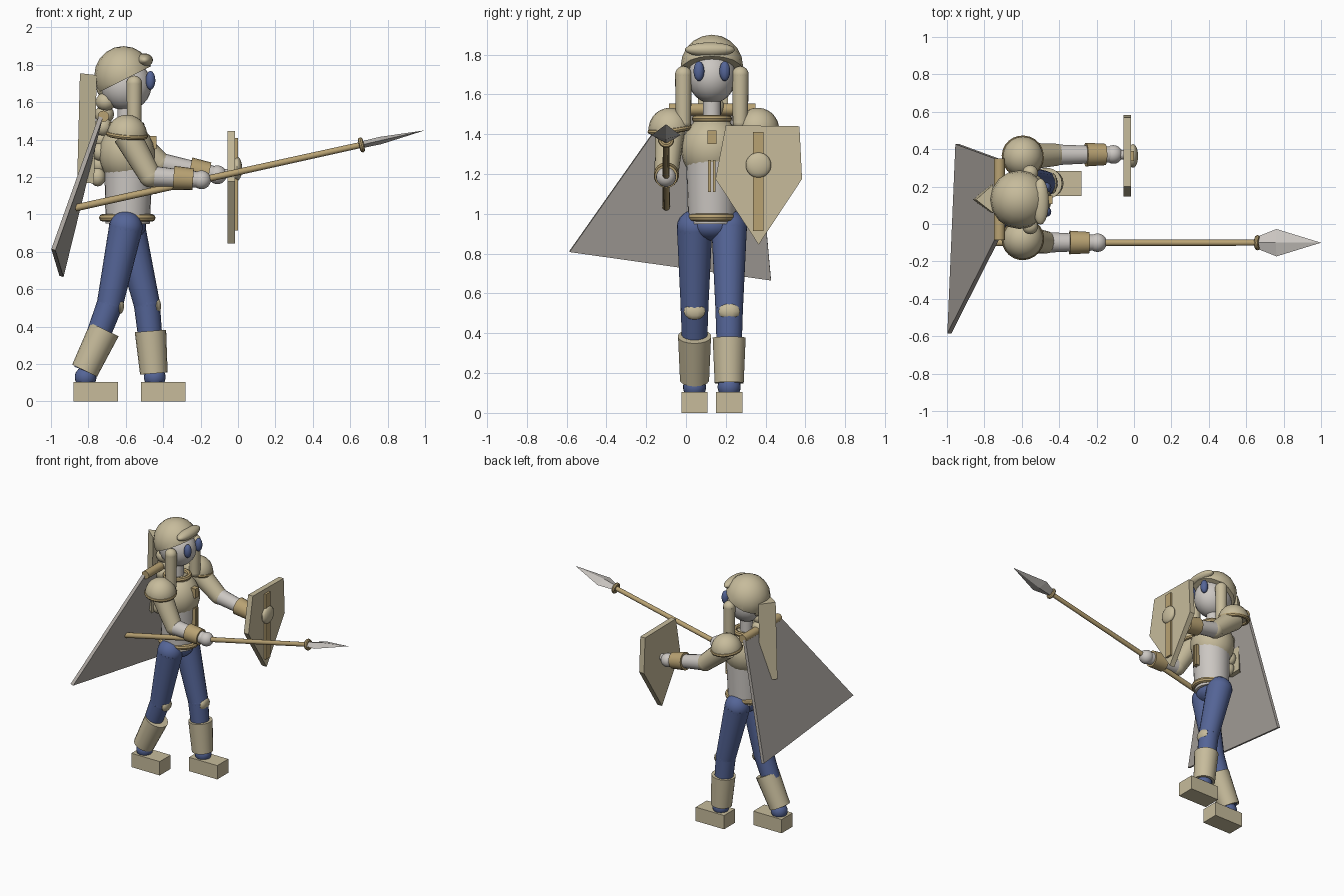
import bpy, bmesh, math
from mathutils import Vector, Matrix

if "Cube" in bpy.data.objects:
    bpy.data.objects.remove(bpy.data.objects["Cube"])


def material(name, rgb):
    m = bpy.data.materials.new(name)
    m.diffuse_color = (*rgb, 1)
    m.use_nodes = True
    m.node_tree.nodes["Principled BSDF"].inputs["Base Color"].default_value = m.diffuse_color
    return m


TAN = material("tan", (0.57, 0.50, 0.33))
GOLD = material("ochre", (0.48, 0.36, 0.17))
SKIN = material("pale grey", (0.60, 0.57, 0.54))
BLUE = material("denim blue", (0.09, 0.13, 0.31))
GREY = material("cloth grey", (0.42, 0.39, 0.36))
MID = 0.13  # the figure's own centre line in y


def finish(name, bm, mat, smooth=True):
    bmesh.ops.recalc_face_normals(bm, faces=bm.faces)
    me = bpy.data.meshes.new(name)
    bm.to_mesh(me)
    bm.free()
    me.materials.append(mat)
    ob = bpy.data.objects.new(name, me)
    bpy.context.collection.objects.link(ob)
    if smooth:
        bpy.context.view_layer.objects.active = ob
        ob.select_set(True)
        bpy.ops.object.shade_smooth_by_angle(angle=math.radians(40))
        ob.select_set(False)
    return ob


def ball(name, c, r, mat, cut=None, seg=20):
    """Ellipsoid; cut = (point, normal) removes what lies behind the plane."""
    bm = bmesh.new()
    r = (r, r, r) if isinstance(r, (int, float)) else r
    bmesh.ops.create_uvsphere(bm, u_segments=seg, v_segments=seg * 2 // 3, radius=1,
                              matrix=Matrix.Translation(c) @ Matrix.Diagonal((*r, 1)))
    if cut:
        bmesh.ops.bisect_plane(bm, geom=bm.verts[:] + bm.edges[:] + bm.faces[:],
                               plane_co=cut[0], plane_no=cut[1], clear_inner=True)
        bmesh.ops.holes_fill(bm, edges=[e for e in bm.edges if e.is_boundary])
    return finish(name, bm, mat)


def limb(name, a, b, r1, r2, mat, seg=18, squash=1.0):
    """Tapered cylinder from a to b."""
    a, b = Vector(a), Vector(b)
    d = b - a
    m = Matrix.Translation((a + b) / 2) @ d.to_track_quat('Z', 'Y').to_matrix().to_4x4()
    bm = bmesh.new()
    bmesh.ops.create_cone(bm, cap_ends=True, segments=seg, radius1=r1, radius2=r2,
                          depth=d.length, matrix=m @ Matrix.Diagonal((1, squash, 1, 1)))
    return finish(name, bm, mat)


def box(name, lo, hi, mat):
    lo, hi = Vector(lo), Vector(hi)
    bm = bmesh.new()
    bmesh.ops.create_cube(bm, size=1, matrix=Matrix.Translation((lo + hi) / 2)
                          @ Matrix.Diagonal((*(hi - lo), 1)))
    return finish(name, bm, mat, False)


def plate(name, pts, offset, mat):
    """Flat outline extruded by offset."""
    bm = bmesh.new()
    f = bm.faces.new([bm.verts.new(p) for p in pts])
    ext = bmesh.ops.extrude_face_region(bm, geom=[f], use_keep_orig=True)
    bmesh.ops.translate(bm, vec=offset,
                        verts=[g for g in ext["geom"] if isinstance(g, bmesh.types.BMVert)])
    return finish(name, bm, mat, False)


def ring(name, c, rx, ry, r, mat, axis=(0, 0, 1), tall=1.0):
    """Torus with elliptical path and tube."""
    m = Matrix.Translation(c) @ Vector(axis).to_track_quat('Z', 'Y').to_matrix().to_4x4()
    bm = bmesh.new()
    n, k = 24, 8
    vs = [[bm.verts.new(m @ Vector((
        (rx + r * math.cos(2 * math.pi * j / k)) * math.cos(2 * math.pi * i / n),
        (ry + r * math.cos(2 * math.pi * j / k)) * math.sin(2 * math.pi * i / n),
        r * tall * math.sin(2 * math.pi * j / k)))) for j in range(k)] for i in range(n)]
    for i in range(n):
        for j in range(k):
            p, q = vs[i], vs[(i + 1) % n]
            bm.faces.new((p[j], q[j], q[(j + 1) % k], p[(j + 1) % k]))
    return finish(name, bm, mat)


# Head, eyes and hair
ball("head", (-0.60, MID, 1.69), (0.138, 0.122, 0.135), SKIN)
ball("hair_cap", (-0.612, MID, 1.74), (0.157, 0.157, 0.16), TAN,
     cut=((-0.50, MID, 1.775), (-0.45, 0, 0.9)), seg=16)
ball("fringe", (-0.50, MID - 0.01, 1.825), (0.045, 0.125, 0.036), TAN)
for side, s in (("right", -1), ("left", 1)):
    ball(side + "_eye", (-0.468, MID + s * 0.065, 1.717), (0.026, 0.027, 0.05), BLUE)
    y = MID + s * 0.143
    limb(side + "_lock", (-0.555, y, 1.70), (-0.555, y, 1.46), 0.042, 0.038, TAN)
    ball(side + "_lock_top", (-0.555, y, 1.70), 0.042, TAN)
    ball(side + "_lock_tip", (-0.555, y, 1.46), 0.038, TAN)

# Braid and the folded guard behind it
for i in range(8):
    t = i / 7
    ball("braid_knot", (-0.70 - 0.05 * t, MID + 0.012 * (-1) ** i, 1.67 - 0.47 * t),
         (0.056 - 0.014 * t, 0.056 - 0.014 * t, 0.05), TAN, seg=12)
plate("back_guard", [(-0.845, MID, 1.755), (-0.755, 0.21, 1.745), (-0.755, 0.06, 1.745)],
      (-0.015, 0, -0.58), TAN)

# Torso
limb("neck", (-0.60, MID, 1.44), (-0.60, MID, 1.60), 0.045, 0.045, SKIN)
ring("collar", (-0.60, MID, 1.478), 0.083, 0.083, 0.018, GOLD)
ball("chest", (-0.595, MID, 1.325), (0.152, 0.155, 0.165), TAN)
limb("chest_top", (-0.60, MID, 1.39), (-0.60, MID, 1.475), 0.13, 0.085, TAN)
limb("belly", (-0.59, MID, 0.95), (-0.585, MID, 1.27), 0.118, 0.13, SKIN, 24)
ring("belt", (-0.592, MID, 0.982), 0.133, 0.108, 0.018, GOLD, tall=1.1)
ball("pelvis", (-0.59, MID, 0.94), (0.10, 0.115, 0.075), BLUE)
box("chest_clasp", (-0.48, 0.108, 1.35), (-0.435, 0.152, 1.42), GOLD)
for y in (0.118, 0.142):
    box("chest_lace", (-0.47, y - 0.007, 1.11), (-0.436, y + 0.007, 1.27), GOLD)

# Legs: hip, knee, boot top, boot bottom (x, z), foot start in x
LEGS = (("right", 0.043, (-0.60, 0.93), (-0.685, 0.52), (-0.714, 0.385), (-0.82, 0.165), -0.88),
        ("left", 0.217, (-0.585, 0.93), (-0.487, 0.52), (-0.468, 0.377), (-0.45, 0.15), -0.518))
for side, y, hip, knee, top, low, foot in LEGS:
    hip, knee, top, low = [(p[0], y, p[1]) for p in (hip, knee, top, low)]
    ankle = (low[0] + 0.005, y, 0.13)
    ball(side + "_hip", hip, 0.09, BLUE)
    limb(side + "_thigh", hip, knee, 0.09, 0.07, BLUE)
    ball(side + "_knee", knee, 0.07, BLUE)
    limb(side + "_shin", knee, low, 0.07, 0.058, BLUE)
    ball(side + "_ankle", ankle, 0.058, BLUE)
    limb(side + "_boot", top, low, 0.084, 0.074, TAN)
    ball(side + "_knee_patch", (knee[0] + 0.055, y, knee[2] - 0.01), (0.022, 0.055, 0.042),
         TAN, seg=10)
    box(side + "_foot", (foot, y - 0.066, 0), (foot + 0.238, y + 0.066, 0.105), TAN)

# Arms: shoulder y, elbow, hand
ARMS = (("right", -0.08, (-0.47, -0.098, 1.205), (-0.195, -0.10, 1.185)),
        ("left", 0.36, (-0.42, 0.37, 1.275), (-0.11, 0.372, 1.212)))
for side, y, elbow, hand in ARMS:
    s = -1 if side == "right" else 1
    c = Vector((-0.594, y, 1.425))
    e, h = Vector(elbow), Vector(hand)
    d = (h - e).normalized()
    tilt = (0.08, s * 0.12, 1)
    ball(side + "_shoulder_pad", c, 0.108, TAN, cut=(c, tilt))
    ring(side + "_pad_rim", c, 0.10, 0.10, 0.014, GOLD, tilt)
    limb(side + "_upper_arm", c, e, 0.075, 0.06, TAN)
    ball(side + "_elbow", e, 0.06, TAN)
    limb(side + "_forearm", e, h, 0.056, 0.042, SKIN)
    limb(side + "_bracer", h - d * 0.15, h - d * 0.045, 0.064, 0.058, GOLD)
    ball(side + "_hand", h, 0.05, SKIN)

# Shield with bar and boss
plate("shield", [(-0.055, y, z) for y, z in
                 ((0.2, 1.445), (0.57, 1.44), (0.583, 1.175), (0.365, 0.845), (0.148, 1.175))],
      (0.04, 0, 0), TAN)
box("shield_bar", (-0.02, 0.336, 0.915), (0.0, 0.39, 1.41), GOLD)
ball("shield_boss", (-0.005, 0.364, 1.245), (0.027, 0.064, 0.064), TAN)
limb("shield_grip", (-0.12, 0.372, 1.212), (-0.05, 0.37, 1.22), 0.025, 0.025, SKIN)

# Spear
base, neck, tip = (Vector(p) for p in ((-0.87, -0.1, 1.035), (0.66, -0.1, 1.372), (1.0, -0.1, 1.45)))
limb("spear_shaft", base, neck + (tip - neck) * 0.1, 0.019, 0.016, GOLD, 12)
ring("spear_collar", neck, 0.028, 0.028, 0.013, GOLD, tip - neck)
bm = bmesh.new()
axis = (tip - neck).normalized()
up = axis.cross(Vector((0, 1, 0))) * -1
rows = [[bm.verts.new(neck + (tip - neck) * t + v) for v in
         (Vector((0, w, 0)), up * h, Vector((0, -w, 0)), -up * h)]
        for t, w, h in ((0.03, 0.037, 0.018), (0.3, 0.073, 0.02))]
point = bm.verts.new(tip)
bm.faces.new(rows[0])
for i in range(4):
    j = (i + 1) % 4
    bm.faces.new((rows[0][i], rows[0][j], rows[1][j], rows[1][i]))
    bm.faces.new((rows[1][i], rows[1][j], point))
finish("spear_blade", bm, SKIN, False)

# Cape hanging from a rod across the shoulders
limb("cape_rod", (-0.72, -0.085, 1.525), (-0.72, 0.35, 1.525), 0.03, 0.03, GOLD)
plate("cape", [(-0.745, -0.085, 1.525), (-0.745, 0.35, 1.525),
               (-0.955, 0.427, 0.672), (-0.998, -0.585, 0.815)], (0.022, 0, -0.007), GREY)
